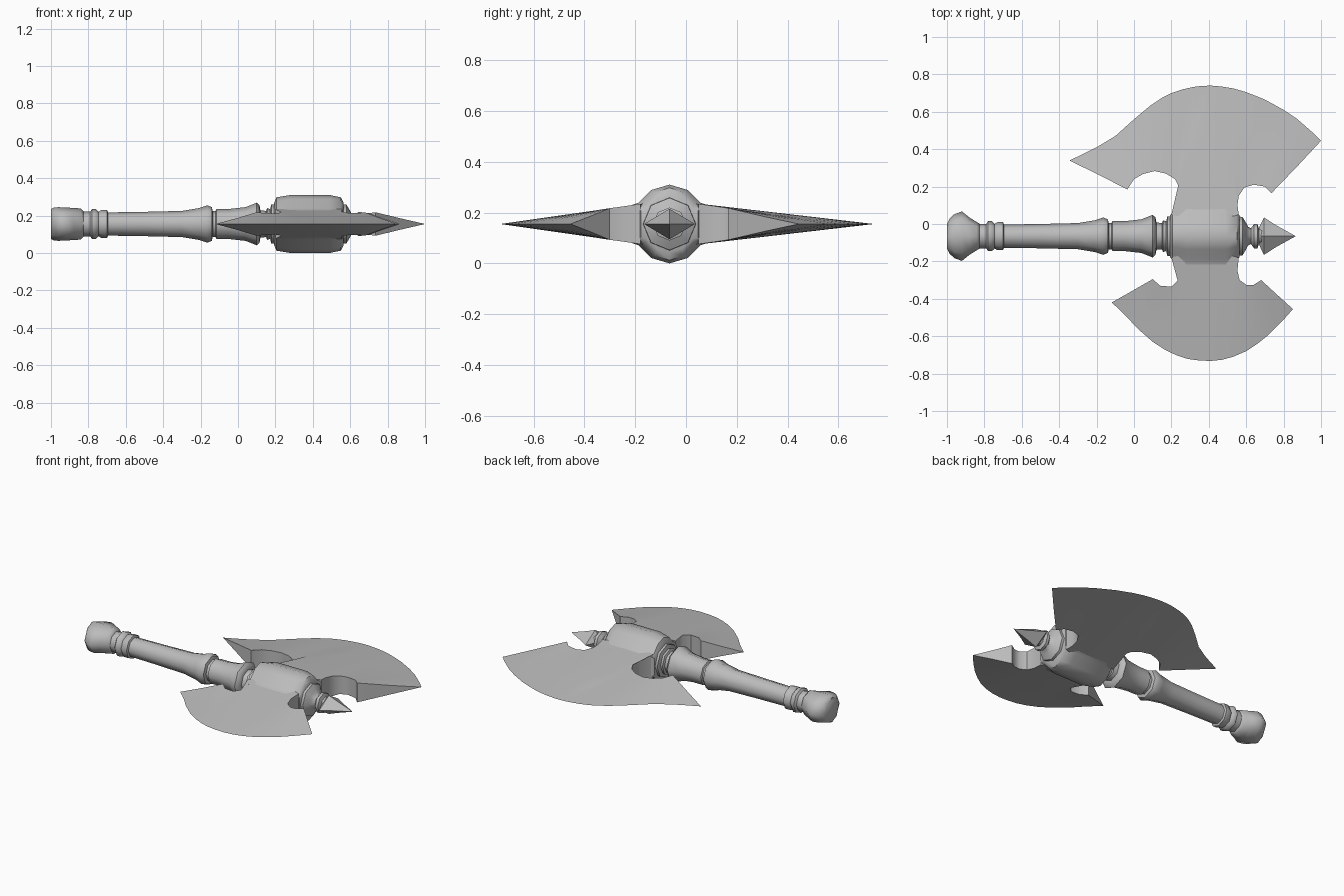
import bpy, bmesh, math

if "Cube" in bpy.data.objects:
    bpy.data.objects.remove(bpy.data.objects["Cube"])

AY, AZ = -0.065, 0.155          # haft axis runs along x through this point

steel = bpy.data.materials.new("grey_steel")
steel.diffuse_color = (0.5, 0.5, 0.5, 1)
steel.use_nodes = True
steel.node_tree.nodes["Principled BSDF"].inputs["Base Color"].default_value = steel.diffuse_color


def finish(name, bm, angle=50):
    bmesh.ops.remove_doubles(bm, verts=bm.verts, dist=0.0005)
    bmesh.ops.dissolve_degenerate(bm, edges=bm.edges, dist=0.0005)
    bmesh.ops.recalc_face_normals(bm, faces=bm.faces)
    me = bpy.data.meshes.new(name)
    bm.to_mesh(me)
    bm.free()
    me.materials.append(steel)
    ob = bpy.data.objects.new(name, me)
    bpy.context.collection.objects.link(ob)
    bpy.ops.object.select_all(action='DESELECT')
    bpy.context.view_layer.objects.active = ob
    ob.select_set(True)
    bpy.ops.object.shade_smooth_by_angle(angle=math.radians(angle))


def loft(name, rings, angle=50):
    """Skin a list of closed rings and cap both ends."""
    bm = bmesh.new()
    rows = [[bm.verts.new(p) for p in r] for r in rings]
    n = len(rows[0])
    for a, b in zip(rows, rows[1:]):
        for i in range(n):
            j = (i + 1) % n
            bm.faces.new((a[i], a[j], b[j], b[i]))
    bm.faces.new(rows[0])
    bm.faces.new(rows[-1])
    finish(name, bm, angle)


def turned(name, profile, sides=8, angle=50):
    """Turn (x, radius) or (x, y radius, z radius) points around the haft axis."""
    rings = []
    for p in profile:
        x, ry, rz = p[0], p[1], p[-1]
        rings.append([(x, AY + ry * math.cos(k * math.tau / sides),
                       AZ + rz * math.sin(k * math.tau / sides)) for k in range(sides)])
    loft(name, rings, angle)


def blade(name, inner, edge):
    """Wedge between a thick inner outline and a sharp cutting edge."""
    bm = bmesh.new()
    last = len(inner) - 1
    sheets = []
    for side in (1, -1):
        grid = []
        for i, ((x, y), (ex, ey)) in enumerate(zip(inner, edge)):
            h = 0.095 - 0.14 * abs(y - AY)
            h = {0: 0, last: 0, 1: 0.03, last - 1: 0.03}.get(i, h)
            grid.append([bm.verts.new((x + (ex - x) * t, y + (ey - y) * t,
                                       AZ + side * h * (1 - t)))
                         for t in (0, 0.33, 0.67, 1)])
        for a, b in zip(grid, grid[1:]):
            for k in range(3):
                bm.faces.new((a[k], a[k + 1], b[k + 1], b[k]))
        sheets.append(grid)
    top, low = sheets
    for i in range(last):       # walls of the horns, notches and neck
        bm.faces.new((top[i][0], top[i + 1][0], low[i + 1][0], low[i][0]))
    finish(name, bm, 40)


# Pommel, wider across than it is tall
turned("pommel", [(-1.0, .065, .08), (-.985, .095, .088), (-.96, .118, .09),
                  (-.92, .132, .088), (-.88, .1, .086), (-.84, .075, .083),
                  (-.825, .066, .066)])

# Haft with its rings and flared collars
turned("haft", [(-.83, .066), (-.79, .066), (-.78, .08), (-.76, .08), (-.745, .066),
                (-.73, .075), (-.70, .075), (-.695, .062), (-.5, .065), (-.3, .07),
                (-.21, .085), (-.165, .1), (-.14, .09), (-.135, .07), (-.12, .07),
                (-.115, .08), (-.05, .08), (.04, .09), (.1, .114), (.115, .1),
                (.12, .073), (.15, .07), (.155, .085), (.172, .08), (.178, .105),
                (.21, .105)])

# Front collar and neck under the spike
turned("front_collar", [(.55, .105), (.58, .103), (.6, .07), (.61, .05), (.625, .042),
                        (.642, .065), (.66, .065), (.668, .042), (.69, .04)])

# Flattened spike
turned("spike", [(.668, .045, .03), (.695, .1, .06), (.76, .058, .036),
                 (.865, .0003, .0003)], 4, 30)

# Hub with flanges running into the blades
quarter = [(0, .155), (.075, .134), (.13, .083), (.165, .072)]
half = [(-y, z) for y, z in quarter[:0:-1]] + quarter
section = half + [(y, -z) for y, z in reversed(half)]
loft("hub", [[(x, AY + y * sy, AZ + z * sz) for y, z in section]
             for x, sy, sz in ((.193, .68, .72), (.205, .76, .92), (.28, .95, 1),
                               (.49, .95, 1), (.55, .76, .92), (.565, .68, .72))], 40)

# Large back blade
blade("back_blade",
      [(-.345, .34), (-.19, .263), (-.035, .185), (0, .24), (.05, .268), (.11, .283),
       (.17, .27), (.22, .24), (.25, .18), (.245, .12), (.2, .05), (.38, 0),
       (.56, .05), (.553, .1), (.56, .15), (.59, .195), (.64, .21), (.7, .2),
       (.735, .165), (.87, .305), (1, .445)],
      [(-.345, .34), (-.28, .37), (-.2, .41), (-.1, .47), (0, .56), (.09, .635),
       (.15, .675), (.2, .7), (.26, .72), (.32, .733), (.36, .738), (.41, .74),
       (.47, .735), (.53, .725), (.6, .705), (.7, .665), (.8, .61), (.87, .563),
       (.92, .52), (.96, .485), (1, .445)])

# Smaller front blade
blade("front_blade",
      [(-.12, -.42), (-.01, -.358), (.1, -.295), (.14, -.33), (.2, -.335),
       (.235, -.3), (.245, -.26), (.235, -.22), (.2, -.18), (.38, -.13),
       (.56, -.18), (.553, -.25), (.565, -.3), (.6, -.325), (.64, -.325),
       (.68, -.3), (.765, -.378), (.85, -.455)],
      [(-.12, -.42), (-.08, -.455), (-.04, -.495), (.02, -.56), (.1, -.63),
       (.17, -.675), (.23, -.703), (.29, -.722), (.35, -.73), (.41, -.732),
       (.47, -.726), (.53, -.71), (.6, -.68), (.66, -.64), (.72, -.592),
       (.77, -.542), (.81, -.5), (.85, -.455)])
